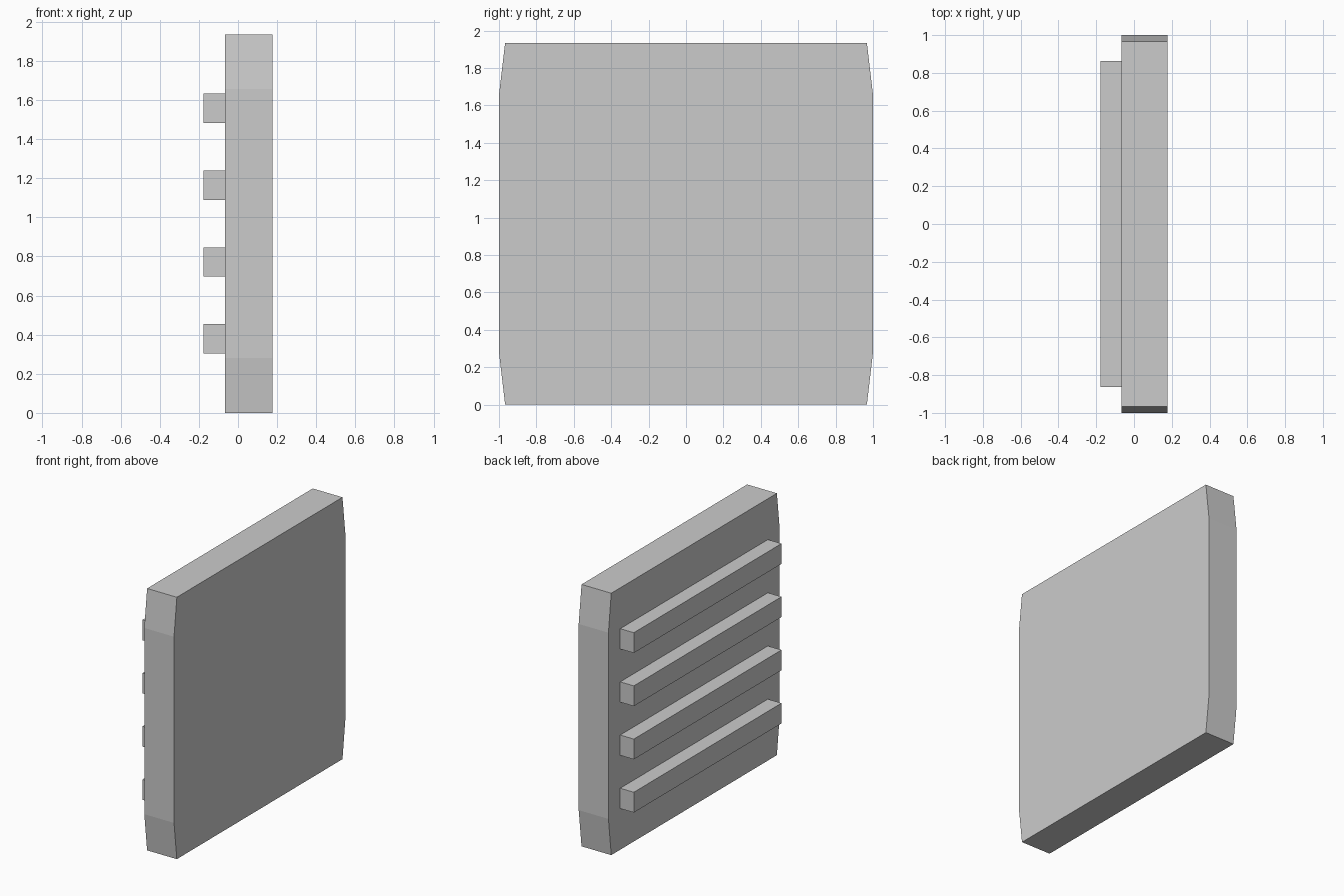
import bpy, bmesh

if "Cube" in bpy.data.objects:
    bpy.data.objects.remove(bpy.data.objects["Cube"])

BACK, FACE, SLAT = 0.177, -0.066, -0.177   # x of panel back, panel face, slat front


def extrude_profile(name, profile, x0, x1):
    """Extrude a closed (y, z) profile along x."""
    bm = bmesh.new()
    face = bm.faces.new([bm.verts.new((x0, y, z)) for y, z in profile])
    res = bmesh.ops.extrude_face_region(bm, geom=[face])
    verts = [g for g in res["geom"] if isinstance(g, bmesh.types.BMVert)]
    bmesh.ops.translate(bm, verts=verts, vec=(x1 - x0, 0, 0))
    bmesh.ops.recalc_face_normals(bm, faces=bm.faces)
    mesh = bpy.data.meshes.new(name)
    bm.to_mesh(mesh)
    bm.free()
    obj = bpy.data.objects.new(name, mesh)
    bpy.context.collection.objects.link(obj)
    return obj


# Panel with slightly tapered top and bottom corners
side = [(0.967, 0.0), (1.0, 0.28), (1.0, 1.656), (0.967, 1.935)]
extrude_profile("panel", side + [(-y, z) for y, z in reversed(side)], FACE, BACK)

# Four evenly spaced horizontal slats on the panel face
for i in range(4):
    z0 = 0.304 + i * 0.393
    z1 = z0 + 0.15
    extrude_profile(f"slat_{i + 1}",
                    [(-0.862, z0), (0.862, z0), (0.862, z1), (-0.862, z1)],
                    SLAT, FACE)
